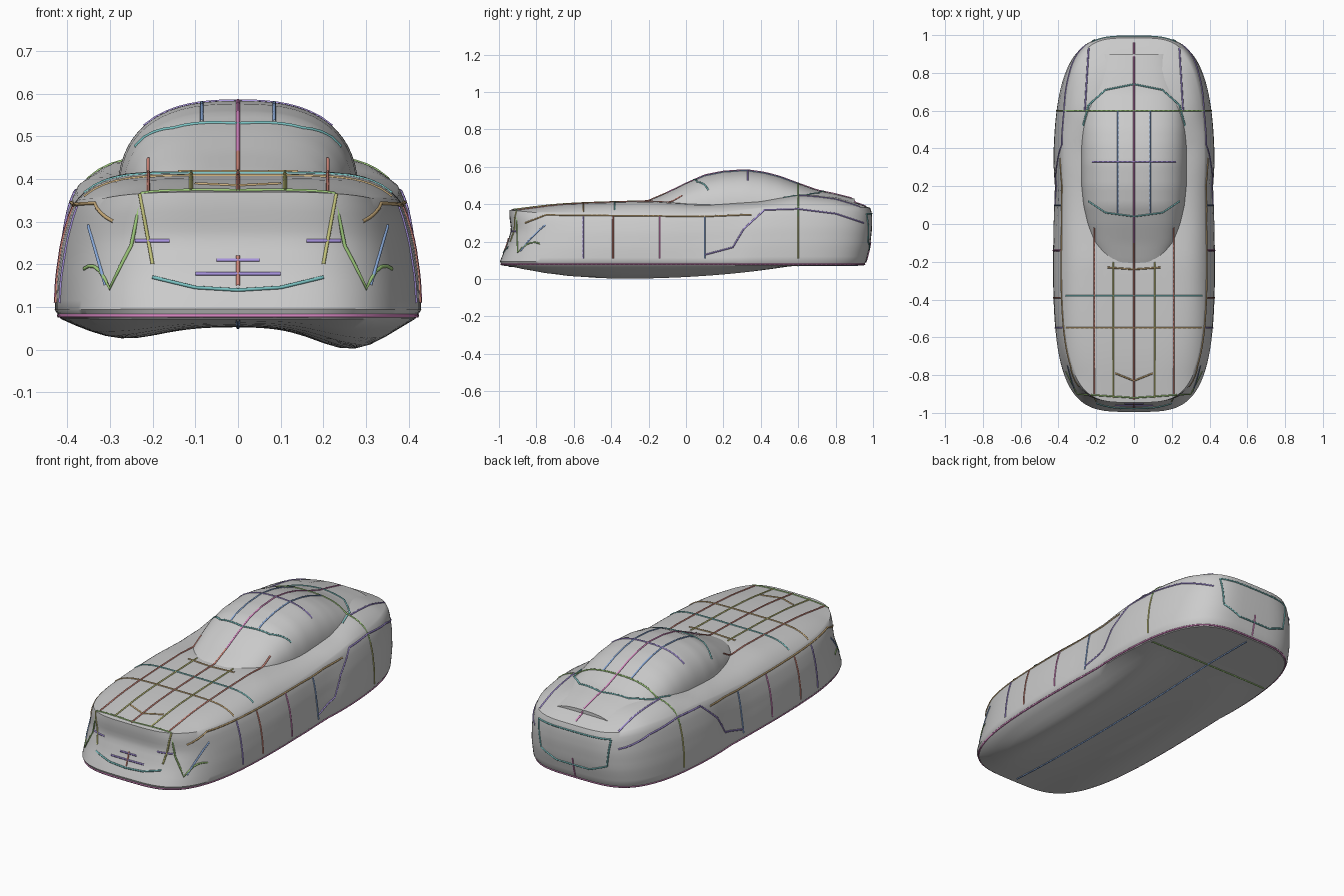
import bpy, bmesh, math
from mathutils import Vector
from mathutils.bvhtree import BVHTree

if "Cube" in bpy.data.objects:
    bpy.data.objects.remove(bpy.data.objects["Cube"])

trees = []


def lerp(table, t):
    """Smoothly interpolate rows (key, a, b...) at t."""
    if t <= table[0][0]:
        return table[0][1:]
    for p, q in zip(table, table[1:]):
        if t <= q[0]:
            f = (t - p[0]) / (q[0] - p[0])
            return tuple(a + (b - a) * f for a, b in zip(p[1:], q[1:]))
    return table[-1][1:]


def spow(v, e):
    return math.copysign(abs(v) ** e, v)


def loft(name, rings, closed=True):
    """Skin a list of equal-length rings and cap both ends."""
    bm = bmesh.new()
    rows = [[bm.verts.new(p) for p in r] for r in rings]
    n = len(rows[0])
    for a, b in zip(rows, rows[1:]):
        for i in range(n if closed else n - 1):
            j = (i + 1) % n
            bm.faces.new((a[i], a[j], b[j], b[i]))
    bm.faces.new(rows[0])
    bm.faces.new(rows[-1])
    bmesh.ops.recalc_face_normals(bm, faces=bm.faces)
    trees.append(BVHTree.FromBMesh(bm))
    me = bpy.data.meshes.new(name)
    bm.to_mesh(me)
    bm.free()
    ob = bpy.data.objects.new(name, me)
    bpy.context.collection.objects.link(ob)
    bpy.context.view_layer.objects.active = ob
    ob.select_set(True)
    bpy.ops.object.shade_smooth_by_angle(angle=math.radians(40))
    ob.select_set(False)
    return ob


# Body: plan outline stacked up the sides, closed by a shaped deck and floor
N = 128
DECK = [(-1, .385), (-.95, .398), (-.2, .418), (.1, .40), (.4, .42),
        (.6, .46), (.8, .457), (.95, .435), (1, .41)]
RIM = [(-1, .375), (-.8, .355), (.1, .345), (.45, .385), (.8, .39), (1, .38)]
# fraction of height: half width, front y, rear y
WALL = [(0, .415, -.985, .95), (.08, .43, -.995, .965), (.35, .427, -.96, .985),
        (.65, .415, -.935, .995), (.9, .395, -.945, .995), (1, .38, -.945, .985)]


def outline(t):
    w, f, b = lerp(WALL, t)
    pts = []
    for i in range(N):
        a = 2 * math.pi * i / N
        y = spow(math.sin(a), 2 / 3.8)
        x = w * spow(math.cos(a), 2 / 3.8)
        y *= b if y > 0 else -f
        # waist at the doors
        x *= 1 - .06 * math.exp(-((y - .14) / .13) ** 2) * math.sin(math.pi * min(1, t * .8 + .1))
        pts.append((x, y))
    return pts


def floor_z(x, y):
    k = max(0, 1 - ((y + .3) / .9) ** 2)
    lobe = math.exp(-((abs(x) - .27) / .12) ** 2)
    return .075 - k * (.022 + lobe * (.053 if x > 0 else .028))


rings = []
foot, top = outline(0), outline(1)
for k in range(1, 13):
    s = k / 12
    rings.append([(x * s, y * s, floor_z(x * s, y * s) * (1 - s ** 8) + .072 * s ** 8)
                  for x, y in foot])
for k in range(1, 14):
    t = k / 13
    rings.append([(x, y, .072 + (lerp(RIM, y)[0] - .072) * t) for x, y in outline(t)])
for s in (.985, .96, .93, .89, .84, .78, .7, .6, .5, .4, .3, .2, .1):
    ring = []
    for x, y in top:
        r, d = lerp(RIM, y * s)[0], lerp(DECK, y * s)[0]
        ring.append((x * s, y * s, r + (d - r) * (1 - s ** 7)))
    rings.append(ring)
loft("car_body", rings)

# Cabin: y, roof height, half width
CABIN = [(-.25, .395, .11), (-.2, .42, .17), (-.1, .463, .222), (0, .512, .25), (.1, .556, .27),
         (.2, .576, .28), (.32, .584, .283), (.42, .57, .283), (.5, .549, .28),
         (.6, .512, .272), (.7, .476, .255), (.8, .455, .23), (.9, .43, .2)]
rings = []
for k in range(47):
    y = -.25 + 1.15 * k / 46
    z, w = lerp(CABIN, y)
    rings.append([(w * spow(math.cos(math.pi * i / 32), .77), y,
                   .345 + (z - .345) * abs(math.sin(math.pi * i / 32)) ** .77) for i in range(33)])
loft("cabin", rings)

# Surface lines: drawn in one view, projected on to the body
COLORS = {"red": (.65, .25, .2, 1), "olive": (.55, .55, .2, 1), "teal": (.2, .55, .55, 1),
          "brown": (.6, .42, .2, 1), "purple": (.4, .3, .75, 1), "pink": (.7, .25, .55, 1),
          "green": (.35, .6, .2, 1), "blue": (.25, .4, .7, 1)}
MATS = {}
for c, rgba in COLORS.items():
    MATS[c] = bpy.data.materials.new(c + "_line")
    MATS[c].diffuse_color = rgba
VIEWS = {"top": lambda u, v: ((u, v, 2), (0, 0, -1)),
         "below": lambda u, v: ((u, v, -2), (0, 0, 1)),
         "front": lambda u, v: ((u, -3, v), (0, 1, 0)),
         "back": lambda u, v: ((u, 3, v), (0, -1, 0)),
         "right": lambda u, v: ((3, u, v), (-1, 0, 0)),
         "left": lambda u, v: ((-3, u, v), (1, 0, 0))}


def line(name, color, view, pts, mirror=False):
    path = []
    for (u, v), (p, q) in zip(pts, pts[1:]):
        n = max(1, int(math.hypot(p - u, q - v) / .025))
        for i in range(n + 1):
            o, d = VIEWS[view](u + (p - u) * i / n, v + (q - v) * i / n)
            hits = [h for h in (t.ray_cast(Vector(o), Vector(d)) for t in trees) if h[0]]
            if hits:
                path.append(min(hits, key=lambda h: h[3])[0])
    if len(path) < 2:
        return
    cu = bpy.data.curves.new(name, 'CURVE')
    cu.dimensions = '3D'
    cu.bevel_depth, cu.bevel_resolution = .0045, 1
    sp = cu.splines.new('POLY')
    sp.points.add(len(path) - 1)
    for pt, co in zip(sp.points, path):
        pt.co = (*co, 1)
    cu.materials.append(MATS[color])
    bpy.context.collection.objects.link(bpy.data.objects.new(name, cu))
    if mirror and view in ("right", "left"):
        line(name + "_left", color, "left", pts)
    elif mirror:
        line(name + "_left", color, view, [(-u, v) for u, v in pts])


# Hood, roof and tail lines
line("hood_centre_line", "red", "top", [(0, -.93), (0, -.1)])
line("roof_centre_line", "pink", "top", [(0, -.1), (0, .96)])
line("hood_inner_line", "olive", "top", [(.11, -.92), (.11, -.2)], True)
line("hood_outer_line", "red", "top", [(.21, -.9), (.21, -.02)], True)
line("hood_cross_front", "brown", "top", [(-.36, -.55), (.36, -.55)])
line("hood_cross_rear", "teal", "top", [(-.36, -.38), (.36, -.38)])
line("hood_chevron", "brown", "top", [(-.1, -.79), (0, -.83), (.1, -.79)])
line("hood_edge", "green", "top", [(-.36, -.78), (-.3, -.9), (0, -.92), (.3, -.9), (.36, -.78)])
line("roof_cross", "purple", "top", [(-.22, .33), (.22, .33)])
line("roof_line", "blue", "top", [(.085, .06), (.085, .6)], True)
line("windscreen_top", "teal", "top", [(-.24, .12), (-.15, .06), (0, .04), (.15, .06), (.24, .12)])
line("cowl", "brown", "top", [(-.14, -.23), (0, -.24), (.14, -.23)])
line("rear_window", "teal", "top", [(-.27, .52), (-.24, .63), (-.15, .71), (0, .74),
                                    (.15, .71), (.24, .63), (.27, .52)])
line("rear_deck_cross", "green", "top", [(-.4, .6), (.4, .6)])
line("rear_deck_edge", "purple", "top", [(.26, .6), (.24, .93)], True)

# Side lines
line("shoulder_line", "brown", "right", [(-.86, .3), (-.75, .343), (.1, .335), (.35, .345)], True)
line("rear_fender_arch", "purple", "right", [(.1, .13), (.25, .17), (.31, .27), (.42, .37),
                                             (.6, .375), (.8, .35), (.95, .3)], True)
for i, (y, c) in enumerate([(-.55, "purple"), (-.39, "red"), (-.14, "pink"), (.1, "blue"), (.6, "olive")]):
    line("side_rib_%d" % i, c, "right", [(y, .11), (y, .335)], True)
line("sill_line", "pink", "right", [(-.93, .08), (.9, .08)], True)

# Front face
line("grille_side", "olive", "front", [(.23, .365), (.2, .2)], True)
line("grille_lower", "teal", "front", [(-.2, .17), (-.1, .146), (0, .14), (.1, .146), (.2, .17)])
line("indicator", "purple", "front", [(.16, .255), (.24, .255)], True)
line("bumper_bar", "purple", "front", [(-.1, .178), (.1, .178)])
line("badge_bar", "purple", "front", [(-.05, .21), (.05, .21)])
line("nose_centre", "red", "front", [(0, .15), (0, .22)])
line("headlamp_edge", "blue", "front", [(.35, .29), (.31, .15)], True)
line("front_sill", "pink", "front", [(-.38, .08), (.38, .08)])

# Rear face and floor
line("tail_panel", "teal", "back", [(-.22, .35), (-.2, .2), (-.1, .16), (.1, .16), (.2, .2), (.22, .35)])
line("tail_panel_top", "teal", "back", [(-.22, .35), (.22, .35)])
line("tail_centre", "pink", "back", [(0, .09), (0, .2)])
line("rear_sill", "pink", "back", [(-.36, .08), (.36, .08)])
line("floor_centre", "blue", "below", [(0, -.95), (0, .92)])
line("floor_cross", "green", "below", [(-.38, .6), (.38, .6)])

for m in bpy.data.materials:
    if m.users and not m.is_grease_pencil:
        m.use_nodes = True
        m.node_tree.nodes["Principled BSDF"].inputs["Base Color"].default_value = m.diffuse_color
